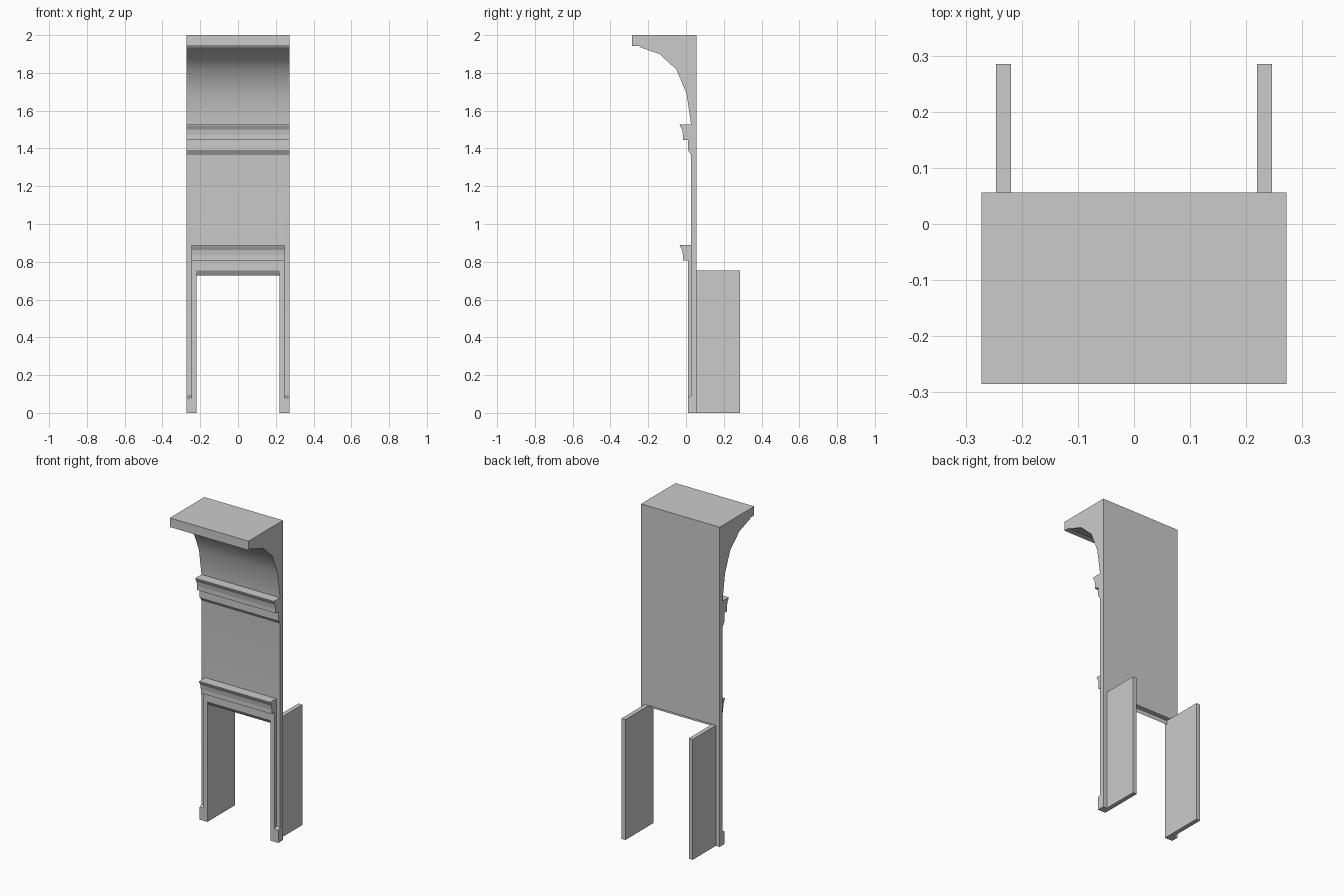
import bpy, bmesh
from mathutils import Vector

if "Cube" in bpy.data.objects:
    bpy.data.objects.remove(bpy.data.objects["Cube"])

HALF_W = 0.272      # half width of the whole panel
FRAME_W = 0.246     # outer edge of the door frame
OPEN_W = 0.219      # half width of the opening
BACK, FACE, TRIM = 0.056, 0.027, 0.010   # y of back, panel face, trim face
OPEN_Z = 0.753      # top of the opening


def extrude(name, profile, x0, x1, mirror=False):
    """Extrude a (y, z) side profile from x0 to x1, optionally mirrored in x."""
    bm = bmesh.new()
    face = bm.faces.new([bm.verts.new((x0, y, z)) for y, z in profile])
    out = bmesh.ops.extrude_face_region(bm, geom=[face])["geom"]
    verts = [g for g in out if isinstance(g, bmesh.types.BMVert)]
    bmesh.ops.translate(bm, verts=verts, vec=Vector((x1 - x0, 0, 0)))
    bmesh.ops.recalc_face_normals(bm, faces=bm.faces[:])
    mesh = bpy.data.meshes.new(name)
    bm.to_mesh(mesh)
    bm.free()
    obj = bpy.data.objects.new(name, mesh)
    bpy.context.collection.objects.link(obj)
    if mirror:
        obj.modifiers.new("Mirror", 'MIRROR').use_axis[0] = True
    return obj


def rect(y0, y1, z0, z1):
    return [(y0, z0), (y1, z0), (y1, z1), (y0, z1)]


def activate(obj):
    bpy.ops.object.select_all(action='DESELECT')
    obj.select_set(True)
    bpy.context.view_layer.objects.active = obj


# Wall panel with the coved cornice at the top
cove = [(-0.285, 2.0), (-0.285, 1.943), (-0.247, 1.943), (-0.241, 1.935),
        (-0.14, 1.90), (-0.05, 1.817), (0.003, 1.69), (FACE, 1.528)]
panel = extrude("wall_panel", [(BACK, 2.0)] + cove + [(FACE, 0), (BACK, 0)],
                -HALF_W, HALF_W)

# Opening cut through the lower panel
cutter = extrude("opening_cutter", rect(-0.5, 0.5, -0.2, OPEN_Z), -OPEN_W, OPEN_W)
cutter.hide_render = True
cut = panel.modifiers.new("Opening", 'BOOLEAN')
cut.operation = 'DIFFERENCE'
cut.solver = 'EXACT'
cut.object = cutter
activate(panel)
bpy.ops.object.modifier_apply(modifier=cut.name)
bpy.data.objects.remove(cutter)
bpy.ops.object.shade_smooth_by_angle(angle=0.52)

# Two matching mouldings: upper rail and opening header
moulding = [(FACE, 0.0), (-0.034, 0.0), (-0.032, -0.007), (-0.021, -0.026),
            (-0.016, -0.055), (-0.016, -0.081), (TRIM, -0.081),
            (TRIM, -0.136), (FACE, -0.162)]
for name, top, half in (("upper_moulding", 1.527, HALF_W),
                        ("header_moulding", 0.889, FRAME_W)):
    extrude(name, [(y, top + z) for y, z in moulding], -half, half)

# Frame uprights, plinth blocks and reveal side boards
extrude("frame_upright", rect(TRIM, FACE, 0, 0.808), OPEN_W, FRAME_W, True)
extrude("plinth_block", [(TRIM, 0), (FACE, 0), (FACE, 0.09), (TRIM, 0.08)],
        FRAME_W, HALF_W, True)
extrude("side_board", rect(BACK, 0.285, 0, OPEN_Z), OPEN_W, FRAME_W, True)
